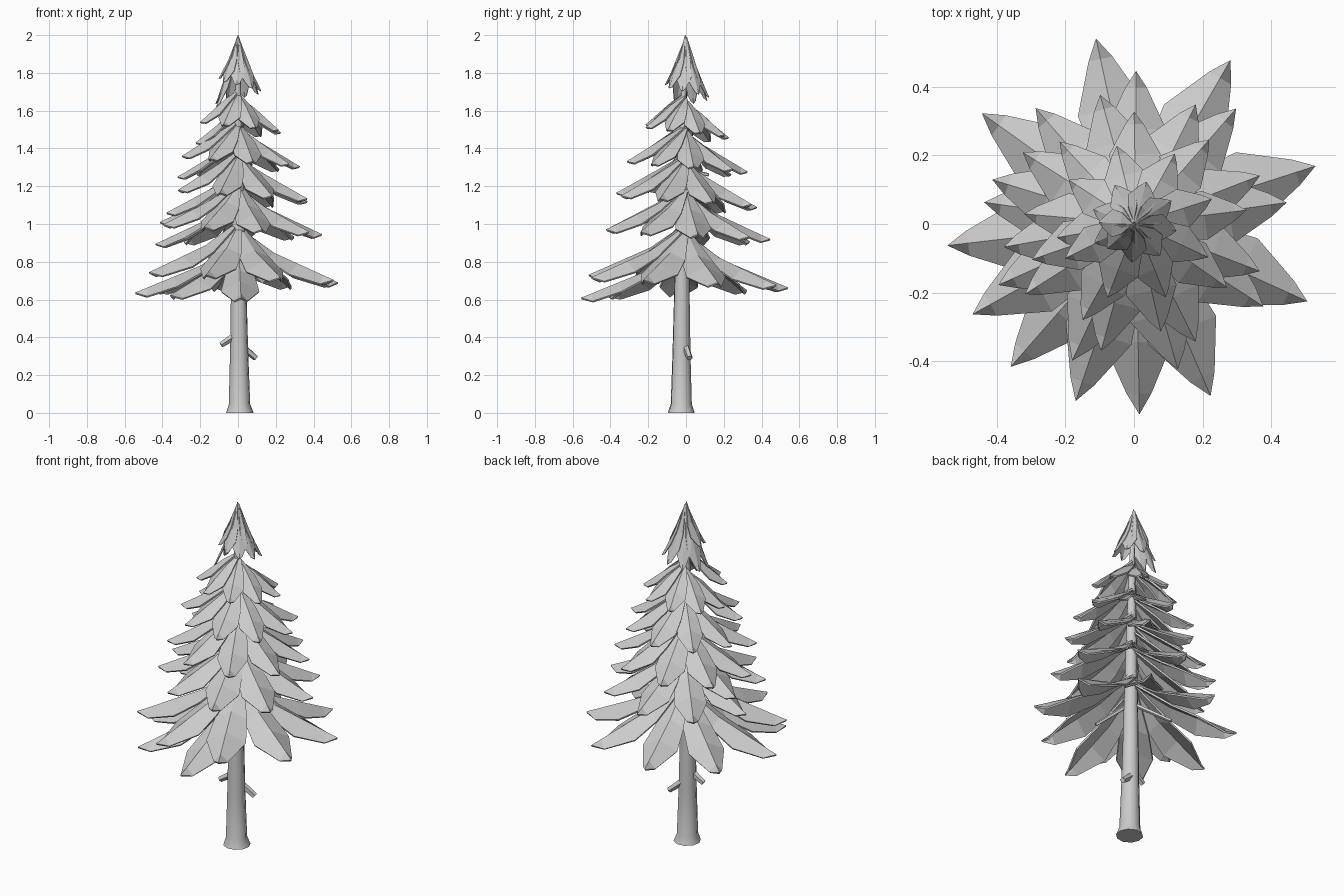
import bpy, math, random
from mathutils import Vector

if "Cube" in bpy.data.objects:
    bpy.data.objects.remove(bpy.data.objects["Cube"])

random.seed(4)
CX, CY = 0.006, 0.001      # crown axis


def mesh_object(name, verts, faces):
    me = bpy.data.meshes.new(name)
    me.from_pydata(verts, [], faces)
    me.update()
    ob = bpy.data.objects.new(name, me)
    bpy.context.collection.objects.link(ob)
    return ob


def tube(name, rings, sides, twist=0.0):
    """Tube through (centre, radius) rings, capped at both ends."""
    axis = (Vector(rings[-1][0]) - Vector(rings[0][0])).normalized()
    q = axis.to_track_quat('Z', 'Y')
    verts, faces = [], []
    for c, r in rings:
        for i in range(sides):
            a = 2 * math.pi * i / sides + twist
            verts.append(Vector(c) + q @ Vector((r * math.cos(a), r * math.sin(a), 0)))
    for j in range(len(rings) - 1):
        for i in range(sides):
            k = (i + 1) % sides
            faces.append((j * sides + i, j * sides + k, (j + 1) * sides + k, (j + 1) * sides + i))
    faces.append(tuple(reversed(range(sides))))
    faces.append(tuple(range((len(rings) - 1) * sides, len(rings) * sides)))
    return mesh_object(name, verts, faces)


def frond(verts, faces, ang, r, z, h, bend, w, root_w):
    """Folded leaf: central ridge, drooping sides, pointed tip."""
    a = math.radians(ang)
    d, s = Vector((math.cos(a), math.sin(a), 0)), Vector((-math.sin(a), math.cos(a), 0))
    b = len(verts)

    def put(radial, side, height):
        verts.append(Vector((CX, CY, 0)) + d * radial + s * side + Vector((0, 0, height)))

    rise = bend * h
    # each station: left edge, ridge, right edge
    for rad, hw, zz, drop in ((0.006, root_w * w, z + h, 0.004),
                              (0.37 * r, 0.8 * w, z + rise, 0.34 * w),
                              (0.62 * r, w, z + rise * 0.6, 0.52 * w),
                              (0.89 * r, 0.36 * w, z + rise * 0.17, 0.42 * w)):
        put(rad, hw, zz - drop)
        put(rad, 0, zz)
        put(rad, -hw, zz - drop)
    put(r, 0, z)
    for k in (0, 3, 6):
        faces.append((b + k, b + k + 1, b + k + 4, b + k + 3))
        faces.append((b + k + 1, b + k + 2, b + k + 5, b + k + 4))
    faces.append((b + 9, b + 10, b + 12))
    faces.append((b + 10, b + 11, b + 12))


# Trunk with flared foot
trunk = tube("trunk", [((0.01, -0.025, 0), 0.073), ((0.008, -0.025, 0.045), 0.057),
                       ((0.006, -0.024, 0.3), 0.049), ((0.004, -0.022, 0.62), 0.042),
                       ((0.003, -0.018, 1.2), 0.03), ((0.001, -0.01, 1.93), 0.008)], 10, 0.2)
bpy.context.view_layer.objects.active = trunk
trunk.select_set(True)
bpy.ops.object.shade_smooth_by_angle(angle=math.radians(40))

# Broken stubs and bare twigs
stubs = [((-0.02, -0.03, 0.405), (-0.09, -0.035, 0.36), 0.02),
         ((0.03, 0.0, 0.345), (0.095, 0.02, 0.29), 0.02),
         ((-0.01, 0.0, 0.8), (-0.14, 0.14, 0.69), 0.013),
         ((0.02, -0.04, 0.8), (0.14, -0.15, 0.69), 0.013),
         ((-0.02, 0.0, 0.9), (-0.15, 0.12, 0.82), 0.013),
         ((0.0, 0.0, 1.29), (0.02, 0.12, 1.26), 0.011)]
for n, (p, q, r) in enumerate(stubs):
    tube(f"stub_{n + 1}", [(p, r), (q, r * 0.8)], 5)

# Spiral tiers: tip radius, first/last tip height, rise, bend, half width,
# start angle, step, count
tiers = [(0.557, 0.61, 0.745, 0.27, 0.53, 0.105, 271, -42.2, 11),
         (0.448, 0.895, 1.01, 0.23, 0.57, 0.092, 172, -41.0, 10),
         (0.392, 1.06, 1.18, 0.21, 0.62, 0.082, 190, -42.2, 9),
         (0.328, 1.25, 1.36, 0.19, 0.65, 0.072, 175, -42.0, 9),
         (0.235, 1.43, 1.54, 0.17, 0.70, 0.060, 190, -43.0, 9),
         (0.135, 1.62, 1.77, 0.30, 0.56, 0.042, 205, -43.0, 10)]
for n, (r, z0, z1, h, bend, w, a0, step, count) in enumerate(tiers):
    top = n == 5
    verts, faces = [], []
    for k in range(count):
        t = k / (count - 1)
        z = z0 + (z1 - z0) * t
        rise = (1.99 - z) if top else h      # crown tier meets at the apex
        frond(verts, faces, a0 + step * k, r * (1 - (0.2 if top else 0.02) * t), z, rise, bend,
              w * random.uniform(0.94, 1.05), 0.05 if top else 0.2)
    if top:      # lean the crown tier back onto the apex
        verts = [v - Vector((CX, CY, 0)) * max(0, (v.z - 1.7) / 0.3) for v in verts]
    ob = mesh_object("crown_top" if top else f"branch_tier_{n + 1}", verts, faces)
    m = ob.modifiers.new("thickness", 'SOLIDIFY')
    m.thickness = 0.004 if top else 0.01
    m.offset = -1

# Pointed leader at the very top
tube("leader", [((0.0, -0.006, 1.84), 0.036), ((0.0, -0.005, 1.94), 0.019),
                ((0.0, -0.004, 2.0), 0.002)], 6)
